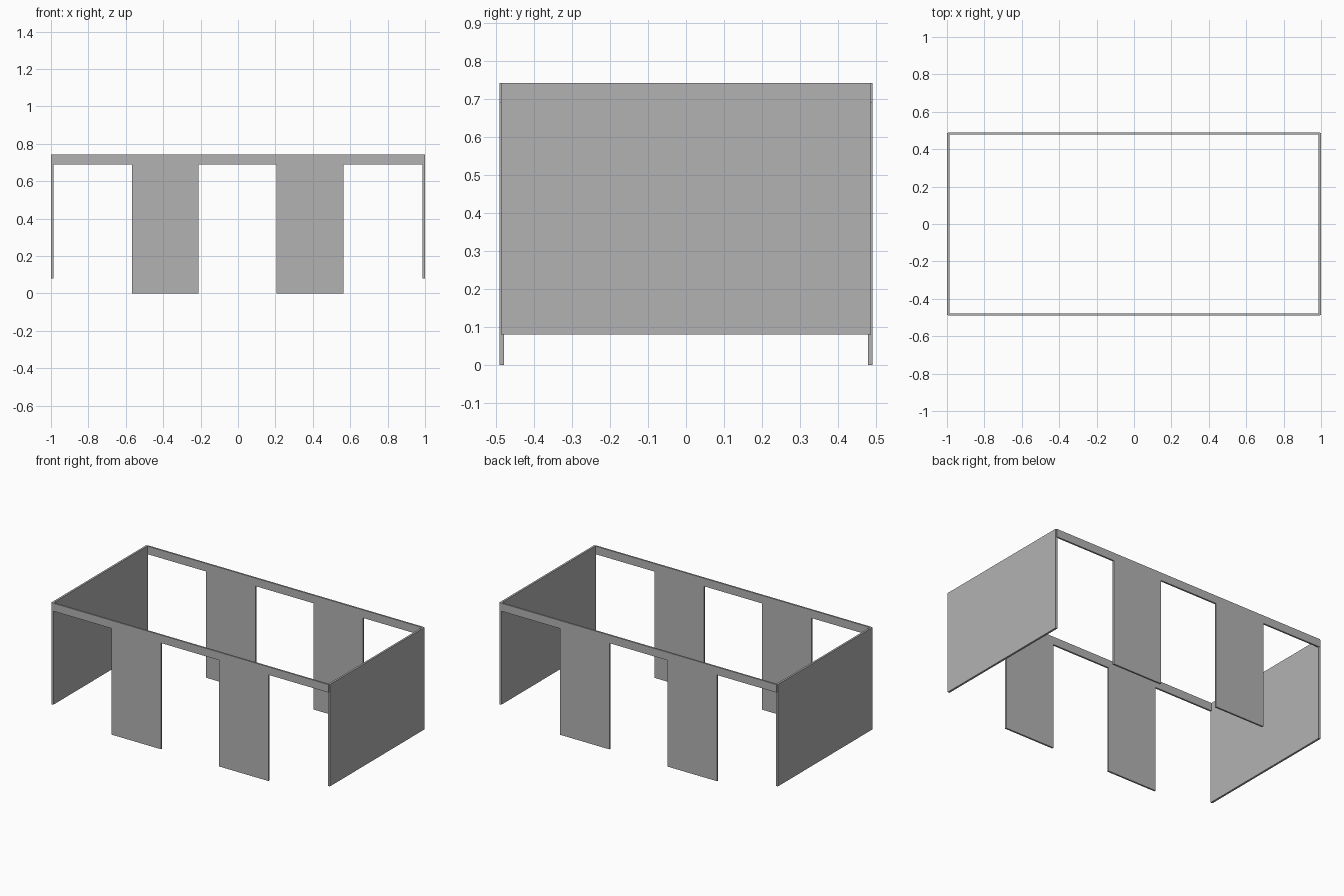
import bpy
import bmesh
from mathutils import Matrix, Vector

if "Cube" in bpy.data.objects:
    bpy.data.objects.remove(bpy.data.objects["Cube"], do_unlink=True)

grey = bpy.data.materials.new("plain grey")
grey.use_nodes = True
colour = (0.45, 0.45, 0.45, 1)
grey.diffuse_color = colour
grey.node_tree.nodes["Principled BSDF"].inputs["Base Color"].default_value = colour


def box(name, low, high):
    """Add a box between two opposite corners."""
    low, high = Vector(low), Vector(high)
    mesh = bpy.data.meshes.new(name)
    bm = bmesh.new()
    place = Matrix.Translation((low + high) / 2) @ Matrix.Diagonal((*(high - low), 1))
    bmesh.ops.create_cube(bm, size=1, matrix=place)
    bm.to_mesh(mesh)
    bm.free()
    mesh.materials.append(grey)
    obj = bpy.data.objects.new(name, mesh)
    bpy.context.collection.objects.link(obj)
    return obj


TOP, RAIL_BOTTOM, WALL_BOTTOM = 0.742, 0.69, 0.08
OUTER_Y, THICK = 0.49, 0.011
WALL_Y, WALL_INNER_X = 0.486, 0.987

# Solid end walls
for side, sign in (("left", 1), ("right", -1)):
    xs = sorted((sign * WALL_INNER_X, sign))
    box(f"{side}_end_wall", (xs[0], -WALL_Y, WALL_BOTTOM), (xs[1], WALL_Y, TOP))

# Long top rails with two hanging panels each
for face, sign in (("front", -1), ("back", 1)):
    ys = sorted((sign * (OUTER_Y - THICK), sign * OUTER_Y))
    box(f"{face}_rail", (-0.994, ys[0], RAIL_BOTTOM), (0.994, ys[1], TOP))
    for side, x in (("left", 0.385), ("right", -0.388)):
        box(f"{face}_{side}_panel", (x - 0.178, ys[0], 0), (x + 0.178, ys[1], RAIL_BOTTOM))
